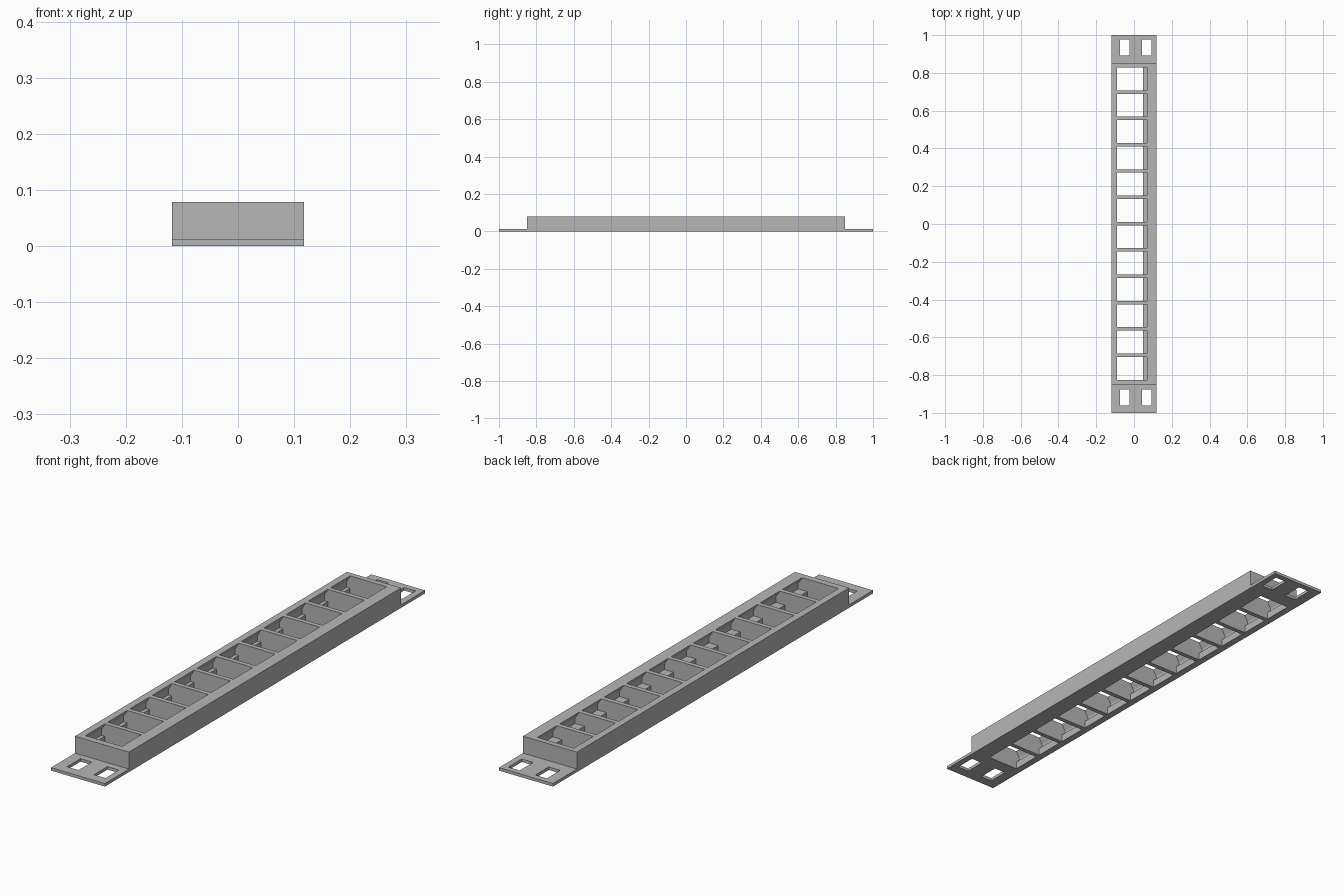
import bpy
import bmesh
from mathutils import Vector

cube = bpy.data.objects.get("Cube")
if cube:
    bpy.data.objects.remove(cube, do_unlink=True)

grey = bpy.data.materials.new("light_grey_plastic")
grey.use_nodes = True
grey.diffuse_color = (0.47, 0.47, 0.47, 1)
grey.node_tree.nodes["Principled BSDF"].inputs["Base Color"].default_value = grey.diffuse_color

HALF_W, HEIGHT, EAR_T = 0.118, 0.079, 0.012
BODY_Y = 0.85
CELLS, PITCH, CELL_W = 12, 0.1393, 0.121


def prism(bm, points, direction):
    """Extrude a closed polygon along a direction into a solid."""
    face = bm.faces.new([bm.verts.new(p) for p in points])
    result = bmesh.ops.extrude_face_region(bm, geom=[face], use_keep_orig=True)
    moved = [g for g in result["geom"] if isinstance(g, bmesh.types.BMVert)]
    bmesh.ops.translate(bm, verts=moved, vec=Vector(direction))


def make_object(name, bm):
    bmesh.ops.recalc_face_normals(bm, faces=bm.faces)
    mesh = bpy.data.meshes.new(name)
    bm.to_mesh(mesh)
    bm.free()
    mesh.materials.append(grey)
    obj = bpy.data.objects.new(name, mesh)
    bpy.context.collection.objects.link(obj)
    return obj


# Raised body with a thin mounting ear at each end
side = [(-1, 0), (1, 0), (1, EAR_T), (BODY_Y, EAR_T), (BODY_Y, HEIGHT),
        (-BODY_Y, HEIGHT), (-BODY_Y, EAR_T), (-1, EAR_T)]
bm = bmesh.new()
prism(bm, [(-HALF_W, y, z) for y, z in side], (2 * HALF_W, 0, 0))
panel = make_object("socket_panel", bm)

# Socket cutouts: through opening, wider cavity, and sloped catches at the top
section = [(-0.09, -0.02), (0.047, -0.02), (0.047, 0.03), (0.087, 0.03),
           (0.087, 0.052), (0.07, HEIGHT - 0.002), (0.07, 0.1), (-0.09, 0.1),
           (-0.09, HEIGHT - 0.002), (-0.105, 0.052), (-0.105, 0.03), (-0.09, 0.03)]
bm = bmesh.new()
for i in range(CELLS):
    y = 0.002 + (i - (CELLS - 1) / 2) * PITCH - CELL_W / 2
    prism(bm, [(x, y, z) for x, z in section], (0, CELL_W, 0))

# Mounting slots in the ears
for x in (-0.05, 0.068):
    for y in (-0.919, 0.935):
        slot = [(x + sx * 0.025, y + sy * 0.042, -0.02)
                for sx, sy in ((-1, -1), (1, -1), (1, 1), (-1, 1))]
        prism(bm, slot, (0, 0, 0.06))
cutter = make_object("opening_cutter", bm)
cutter.hide_render = True

# Cut the openings and discard the cutter
mod = panel.modifiers.new("openings", "BOOLEAN")
mod.operation = "DIFFERENCE"
mod.solver = "EXACT"
mod.object = cutter
bpy.context.view_layer.objects.active = panel
panel.select_set(True)
bpy.ops.object.modifier_apply(modifier=mod.name)
bpy.data.objects.remove(cutter, do_unlink=True)
